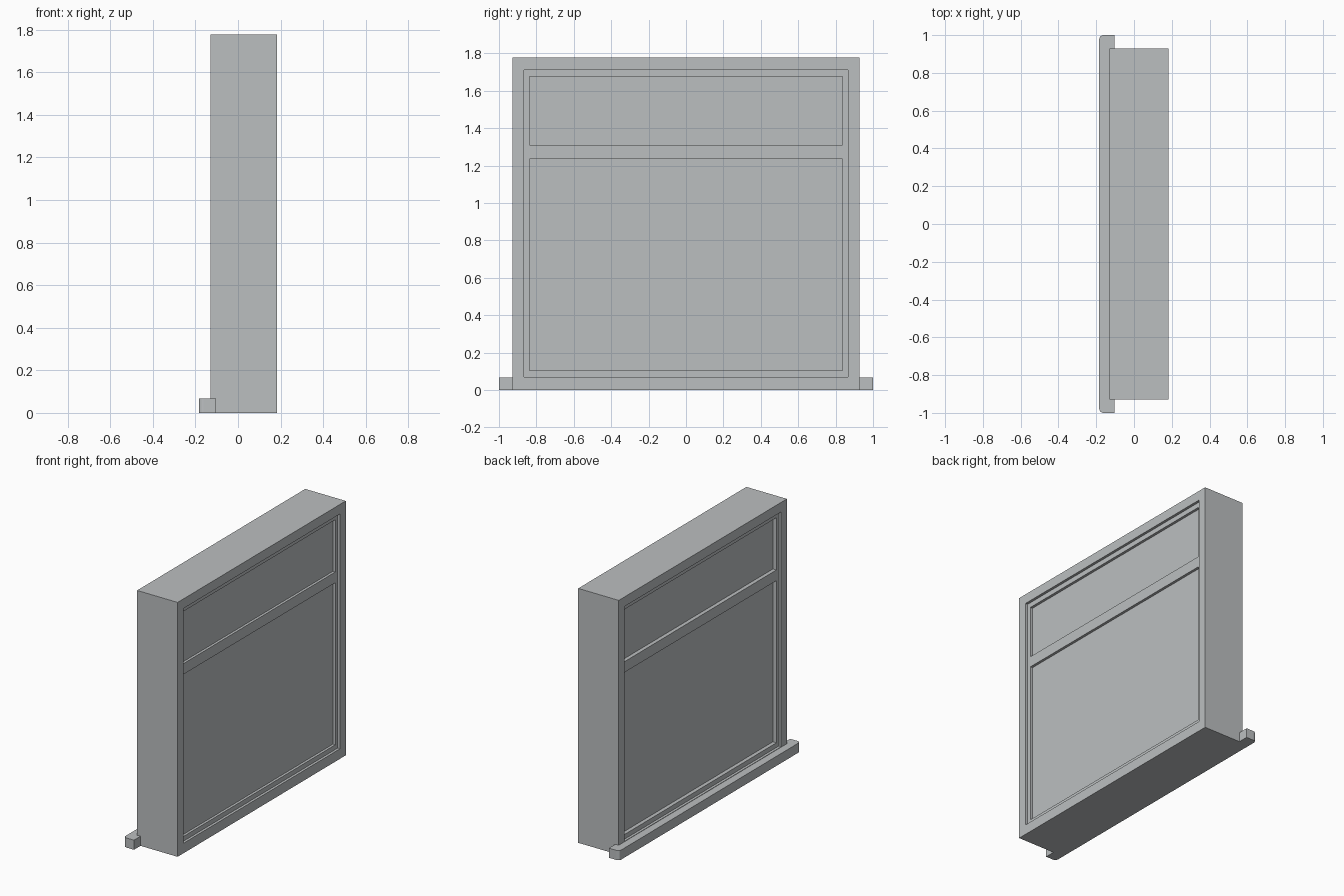
import bpy, bmesh

default_cube = bpy.data.objects.get("Cube")
if default_cube:
    bpy.data.objects.remove(default_cube, do_unlink=True)

grey = bpy.data.materials.new("painted_grey")
grey.use_nodes = True
colour = (0.50, 0.52, 0.53, 1)
grey.diffuse_color = colour
grey.node_tree.nodes["Principled BSDF"].inputs["Base Color"].default_value = colour


def finish(name, bm):
    bmesh.ops.recalc_face_normals(bm, faces=bm.faces)
    mesh = bpy.data.meshes.new(name)
    bm.to_mesh(mesh)
    bm.free()
    mesh.materials.append(grey)
    obj = bpy.data.objects.new(name, mesh)
    bpy.context.collection.objects.link(obj)
    return obj


def box(name, x, y, z, round_edges=0):
    """Box from (min, max) pairs, optionally rounding its outer upright edges."""
    bm = bmesh.new()
    bmesh.ops.create_cube(bm, size=1)
    for v in bm.verts:
        v.co = [(lo + hi) / 2 + c * (hi - lo) for c, (lo, hi) in zip(v.co, (x, y, z))]
    if round_edges:
        edges = [e for e in bm.edges if all(v.co.x == min(w.co.x for w in bm.verts) for v in e.verts)
                 and abs(e.verts[0].co.z - e.verts[1].co.z) > 0.01]
        bmesh.ops.bevel(bm, geom=edges, offset=round_edges, segments=4,
                        profile=0.5, affect='EDGES')
    return finish(name, bm)


def ring(name, x, outer, inner):
    """Rectangular frame; outer and inner are (half width, bottom, top)."""
    bm = bmesh.new()
    loops = []
    for px, (w, lo, hi) in ((x[0], outer), (x[1], outer), (x[1], inner), (x[0], inner)):
        loops.append([bm.verts.new((px, py, pz))
                      for py, pz in ((-w, lo), (w, lo), (w, hi), (-w, hi))])
    for k in range(4):
        a, b = loops[k], loops[(k + 1) % 4]
        for i in range(4):
            j = (i + 1) % 4
            bm.faces.new((a[i], a[j], b[j], b[i]))
    return finish(name, bm)


# Deep outer casing
opening = (0.865, 0.07, 1.71)
ring("outer_frame", (-0.13, 0.183), (0.928, 0, 1.777), opening)

# Sash set slightly back on both sides, split by a transom bar
sash_x = (-0.112, 0.165)
ring("sash_frame", sash_x, opening, (0.838, 0.103, 1.675))
box("transom_bar", sash_x, (-0.838, 0.838), (1.235, 1.31))

# Panes
pane_x = (-0.085, 0.147)
box("lower_pane", pane_x, (-0.838, 0.838), (0.103, 1.235))
box("upper_pane", pane_x, (-0.838, 0.838), (1.31, 1.675))

# Projecting sill with rounded outer corners
box("sill", (-0.184, -0.104), (-1, 1), (0, 0.067), round_edges=0.022)
